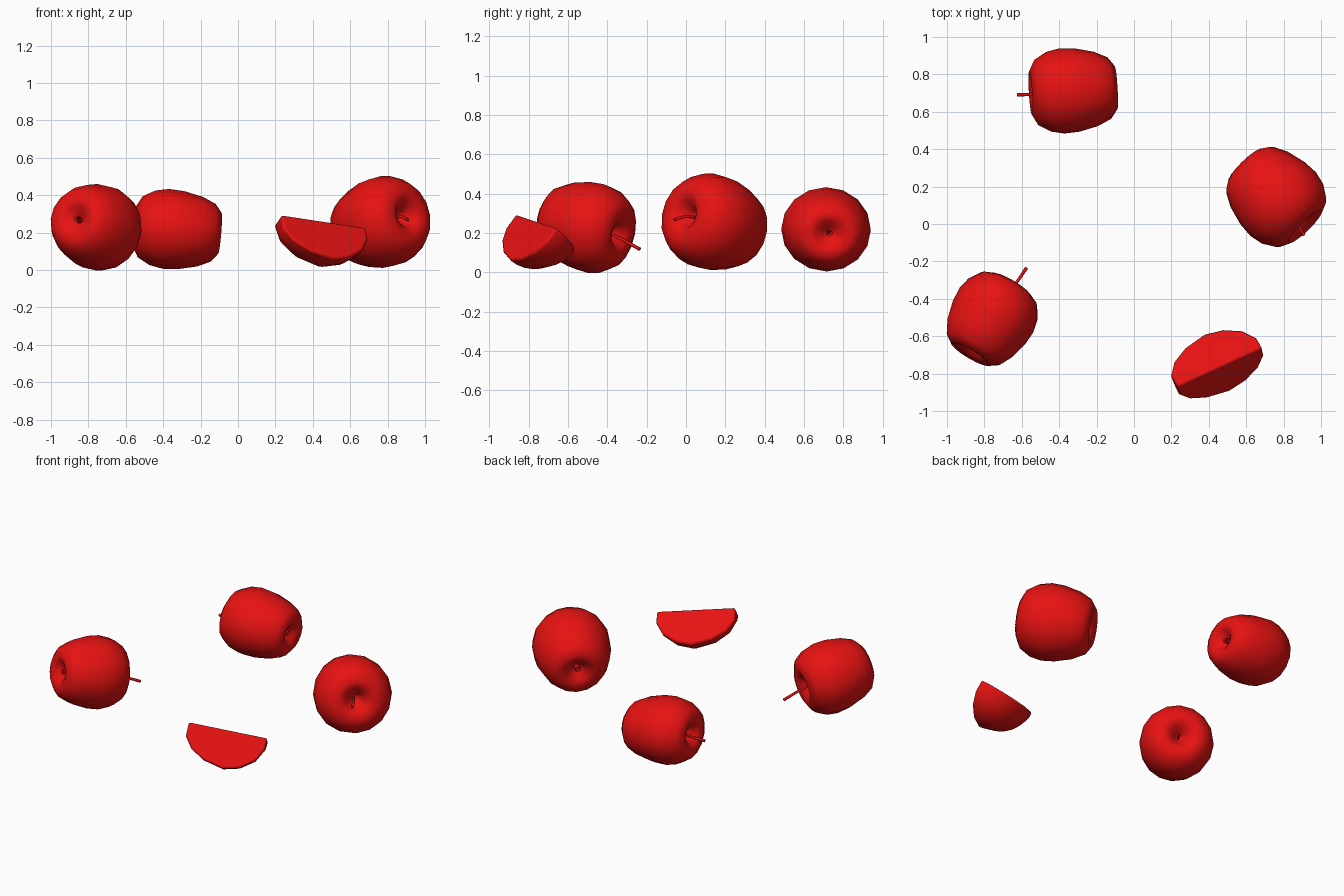
import bpy, bmesh, math
from mathutils import Vector, Matrix

cube = bpy.data.objects.get("Cube")
if cube:
    bpy.data.objects.remove(cube, do_unlink=True)

RED = (0.8, 0.006, 0.006, 1.0)
red = bpy.data.materials.new("apple_red")
red.use_nodes = True
red.diffuse_color = RED
red.node_tree.nodes["Principled BSDF"].inputs["Base Color"].default_value = RED

# Apple half profile: (radius, height), from the blossom end to the stem hollow
APPLE = [(0, -.15), (.03, -.17), (.07, -.21), (.12, -.225), (.17, -.19),
         (.205, -.12), (.23, -.02), (.235, .06), (.22, .13), (.18, .195),
         (.12, .225), (.07, .205), (.03, .15), (0, .11)]
# Slice outline: radius from the cut ridge against position along it
SLICE = [(0, -.25), (.09, -.25), (.16, -.2), (.215, -.11), (.245, .02),
         (.22, .12), (.16, .205), (.08, .25), (0, .25)]


def finish(obj, angle):
    bpy.ops.object.select_all(action='DESELECT')
    obj.select_set(True)
    bpy.context.view_layer.objects.active = obj
    bpy.ops.object.shade_smooth_by_angle(angle=math.radians(angle))


def lathe(name, profile, start, sweep, steps, matrix, angle):
    """Sweep a profile round local z; a partial sweep is closed by flat cuts."""
    full = sweep > 359
    bm = bmesh.new()
    rings = []
    for k in range(steps if full else steps + 1):
        a = math.radians(start + sweep * k / steps)
        rings.append([bm.verts.new((r * math.cos(a), r * math.sin(a), h))
                      for r, h in profile])
    for k in range(steps):
        a, b = rings[k], rings[(k + 1) % len(rings)]
        for i in range(len(profile) - 1):
            bm.faces.new((a[i], b[i], b[i + 1], a[i + 1]))
    if not full:
        bm.faces.new(rings[0])
        bm.faces.new(rings[-1][::-1])
    bmesh.ops.remove_doubles(bm, verts=bm.verts, dist=1e-5)
    bmesh.ops.recalc_face_normals(bm, faces=bm.faces)
    mesh = bpy.data.meshes.new(name)
    bm.to_mesh(mesh)
    bm.free()
    mesh.materials.append(red)
    obj = bpy.data.objects.new(name, mesh)
    bpy.context.collection.objects.link(obj)
    obj.matrix_world = matrix
    finish(obj, angle)
    return obj


def stem(name, points):
    """Thin curved stalk, a little thicker at its free end."""
    curve = bpy.data.curves.new(name, 'CURVE')
    curve.dimensions = '3D'
    curve.bevel_depth = 0.008
    curve.bevel_resolution = 1
    curve.resolution_u = 4
    curve.use_fill_caps = True
    spline = curve.splines.new('BEZIER')
    spline.bezier_points.add(len(points) - 1)
    for i, (bp, co) in enumerate(zip(spline.bezier_points, points)):
        bp.co = co
        bp.handle_left_type = bp.handle_right_type = 'AUTO'
        bp.radius = 0.75 + 0.2 * i
    curve.materials.append(red)
    obj = bpy.data.objects.new(name, curve)
    bpy.context.collection.objects.link(obj)


# Whole apples: centre, direction of the stem end, size, stalk path
apples = {
    "right_apple": ((-.765, -.51, .235), (.5, .84, -.2), .98,
                    [(-.71, -.42, .215), (-.64, -.33, .17), (-.575, -.235, .118)]),
    "back_apple": ((-.325, .715, .215), (-.98, -.06, .08), (.91, .97, 1.02),
                   [(-.43, .71, .225), (-.53, .695, .21), (-.625, .69, .205)]),
    "left_apple": ((.755, .15, .25), (.68, -.7, .2), 1.04,
                   [(.82, .08, .265), (.87, .01, .285), (.908, -.06, .268)]),
}
for name, (centre, axis, size, path) in apples.items():
    scale = size if isinstance(size, tuple) else (size,) * 3
    axis = Vector(axis).normalized()
    side = Vector((-axis.y, axis.x, 0)).normalized()
    frame = Matrix((axis.cross(side).normalized(), side, axis))
    # columns: vertical, sideways and stem directions
    frame = Matrix.Translation(centre) @ frame.transposed().to_4x4()
    frame = frame @ Matrix.Diagonal((*scale, 1))
    if frame.determinant() < 0:
        frame = frame @ Matrix.Diagonal((1, -1, 1, 1))
    lathe(name, APPLE, 0, 360, 16, frame, 70)
    stem(name + "_stem", path)
    # Dried blossom tuft in the lower hollow
    lathe(name + "_blossom", [(0, -.16), (.012, -.19), (.02, -.195), (.016, -.14)],
          0, 360, 6, frame, 30)

# Quarter slice lying on its skin with the cut ridge on top
along = Vector((.46, .21, -.07)).normalized()
across = Vector((-along.y, along.x, 0)).normalized()
down = across.cross(along).normalized()
if down.z > 0:
    down.negate()
frame = Matrix((down, across, along)).transposed().to_4x4()
frame = Matrix.Translation((.458, -.762, .262)) @ frame
apple_slice = lathe("apple_slice", SLICE, -36, 88, 8, frame, 40)
bevel = apple_slice.modifiers.new("soft_edges", 'BEVEL')
bevel.width = 0.012
bevel.segments = 2
bevel.limit_method = 'ANGLE'
bevel.angle_limit = math.radians(60)
